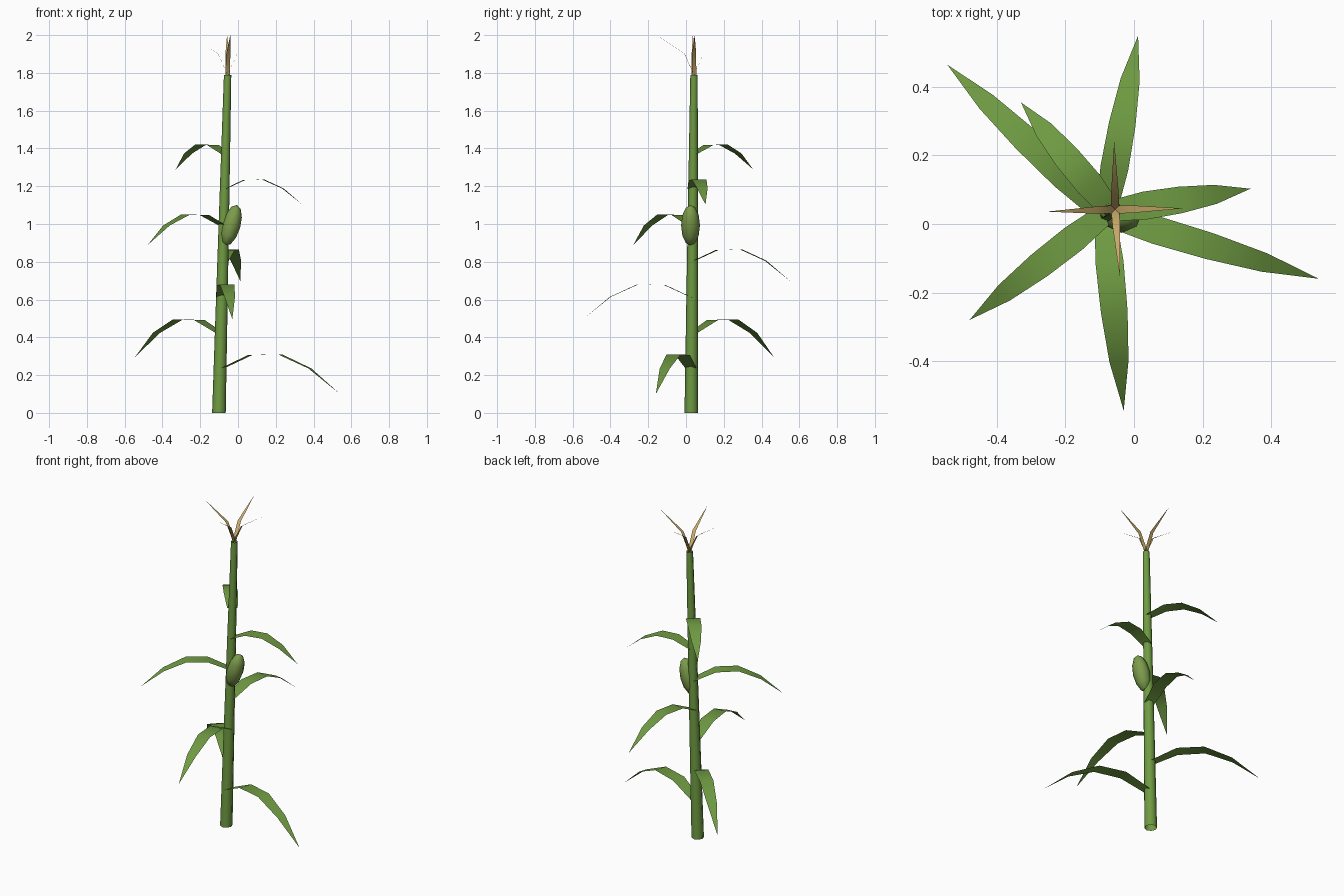
import bpy, bmesh, math
from mathutils import Vector, Matrix

if "Cube" in bpy.data.objects:
    bpy.data.objects.remove(bpy.data.objects["Cube"])


def material(name, rgb):
    m = bpy.data.materials.new(name)
    m.diffuse_color = (*rgb, 1)
    m.use_nodes = True
    m.node_tree.nodes["Principled BSDF"].inputs["Base Color"].default_value = m.diffuse_color
    return m


GREEN = material("leaf_green", (0.16, 0.33, 0.055))
HUSK = material("husk_green", (0.2, 0.33, 0.07))
STRAW = material("straw", (0.6, 0.42, 0.15))


def finish(bm, name, mat):
    for f in bm.faces:
        f.smooth = True
    me = bpy.data.meshes.new(name)
    bm.to_mesh(me)
    bm.free()
    me.materials.append(mat)
    ob = bpy.data.objects.new(name, me)
    bpy.context.collection.objects.link(ob)
    return ob


def axis(z):
    """Centre of the leaning stalk at height z."""
    return Vector((-0.101 + 0.0257 * z, 0.028 + 0.008 * z, z))


def blade(name, base, angle, sections, mat):
    """One-sided tapering strip; sections are (reach, rise, half width)."""
    d = Vector((math.cos(angle), math.sin(angle), 0))
    side = Vector((-d.y, d.x, 0))
    bm = bmesh.new()
    prev = None
    for reach, rise, half in sections:
        p = base + d * reach + Vector((0, 0, rise))
        if half:
            row = [bm.verts.new(p + side * half), bm.verts.new(p - side * half)]
        else:
            row = [bm.verts.new(p)]
        if prev:
            bm.faces.new(prev + row[::-1])
        prev = row
    return finish(bm, name, mat)


# Stalk: open eight-sided tapered tube, faces turned inward
SIDES = 8
bm = bmesh.new()
rings = []
for z, r in ((0, 0.036), (0.6, 0.031), (1.2, 0.0255), (1.79, 0.0195)):
    rings.append([bm.verts.new(axis(z) + Vector((r * math.cos(a), r * math.sin(a), 0)))
                  for a in (math.tau * i / SIDES for i in range(SIDES))])
for low, high in zip(rings, rings[1:]):
    for i in range(SIDES):
        j = (i + 1) % SIDES
        bm.faces.new((low[i], high[i], high[j], low[j]))
finish(bm, "stalk", GREEN)

# Leaves: peak height and tip position; the arch scales with the length
PROFILE = ((0, 0, 0.03), (0.25, 0.115, 0.041), (0.5, 0.121, 0.039),
           (0.75, 0.008, 0.028), (1, -0.196, 0))
LEAVES = ((0.31, 0.54, -0.16), (0.495, -0.545, 0.465), (0.68, -0.03, -0.545),
          (0.865, 0.012, 0.55), (1.05, -0.48, -0.28), (1.235, 0.34, 0.103),
          (1.42, -0.33, 0.355))
for n, (peak, x, y) in enumerate(LEAVES, 1):
    c = axis(peak - 0.06)
    length = math.hypot(x - c.x, y - c.y)
    base = axis(peak - 0.121 * length)
    blade(f"leaf_{n}", base, math.atan2(y - base.y, x - base.x),
          [(t * length, h * length, w) for t, h, w in PROFILE], GREEN)

# Ear: tilted ellipsoid against the stalk, faces turned inward
bm = bmesh.new()
bmesh.ops.create_uvsphere(bm, u_segments=8, v_segments=6, radius=1)
bmesh.ops.transform(bm, verts=bm.verts, matrix=(
    Matrix.Translation((-0.036, 0.024, 0.993))
    @ Matrix.Rotation(0.28, 4, 'Y') @ Matrix.Diagonal((0.049, 0.05, 0.112, 1))))
bmesh.ops.reverse_faces(bm, faces=bm.faces)
finish(bm, "ear", HUSK)

# Tassel: four strands spreading from the stalk tip
STRAND = ((0, 0, 0.012), (0.05, 0.11, 0.011), (0.2, 0.21, 0))
for n, tip in enumerate(((0.155, 0.046), (-0.058, 0.245), (-0.257, 0.036), (-0.041, -0.155)), 1):
    c = axis(1.79)
    blade(f"tassel_strand_{n}", c, math.atan2(tip[1] - c.y, tip[0] - c.x), STRAND, STRAW)
